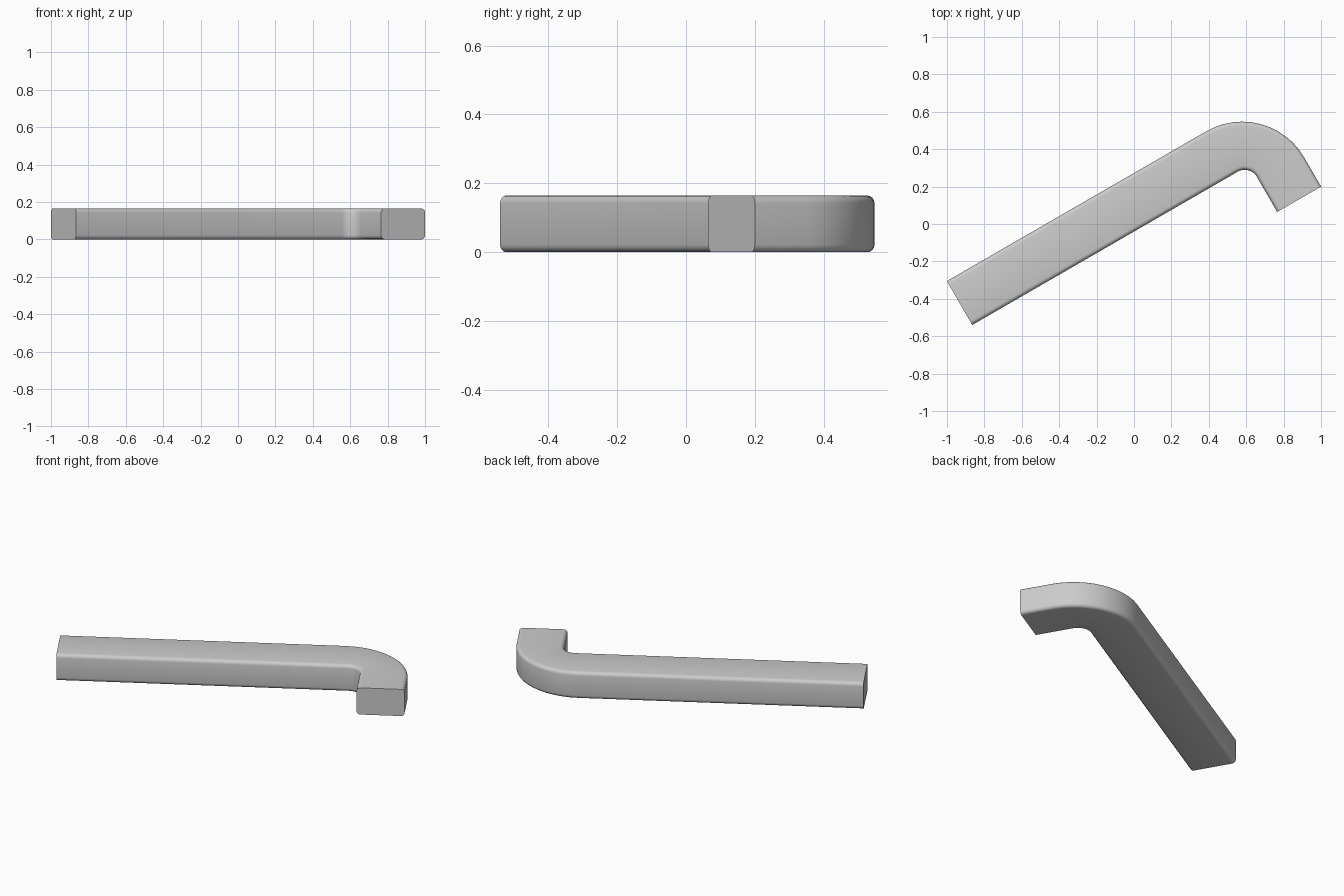
import bpy, bmesh, math
from mathutils import Vector, Matrix

if "Cube" in bpy.data.objects:
    bpy.data.objects.remove(bpy.data.objects["Cube"])

W0, W1 = -0.035, 0.236      # long arm inner / outer edge
S0, S1 = 0.695, 0.966       # short arm inner / outer edge
START, END = -1.019, -0.327 # arm ends
H, R_EDGE = 0.165, 0.022    # thickness, edge rounding
SEG = 12


def corner(x, y, r, t):
    a = math.pi / 2 * (1 - t)
    return Vector((x - r + r * math.cos(a), y - r + r * math.sin(a)))


# Stations along the bar: (inner point, outer point)
stations = [(Vector((START, W0)), Vector((START, W1)))]
for i in range(SEG + 1):
    t = i / SEG
    stations.append((corner(S0, W0, 0.075, t), corner(S1, W1, 0.383, t)))
stations.append((Vector((S0, END)), Vector((S1, END))))

bm = bmesh.new()
rings = []
for inner, outer in stations:
    mid, half = (inner + outer) / 2, (outer - inner).length / 2
    axis = (outer - inner).normalized()
    ring = []
    # Rounded rectangle section
    for q, (sx, sz) in enumerate([(1, 1), (-1, 1), (-1, -1), (1, -1)]):
        for k in range(5):
            a = math.pi / 2 * (q + k / 4)
            w = sx * (half - R_EDGE) + R_EDGE * math.cos(a)
            z = H / 2 + sz * (H / 2 - R_EDGE) + R_EDGE * math.sin(a)
            p = mid + axis * w
            ring.append(bm.verts.new((p.x, p.y, z)))
    rings.append(ring)

# Skin between sections and flat end caps
for a, b in zip(rings, rings[1:]):
    n = len(a)
    for i in range(n):
        j = (i + 1) % n
        bm.faces.new((a[i], a[j], b[j], b[i]))
bm.faces.new(rings[0])
bm.faces.new(rings[-1])
bmesh.ops.recalc_face_normals(bm, faces=bm.faces)
bmesh.ops.transform(bm, matrix=Matrix.Rotation(math.radians(30), 4, 'Z'), verts=bm.verts)

mesh = bpy.data.meshes.new("hooked_bar")
bm.to_mesh(mesh)
bm.free()
bar = bpy.data.objects.new("hooked_bar", mesh)
bpy.context.collection.objects.link(bar)
bpy.context.view_layer.objects.active = bar
bar.select_set(True)
bpy.ops.object.shade_smooth_by_angle(angle=math.radians(40))
